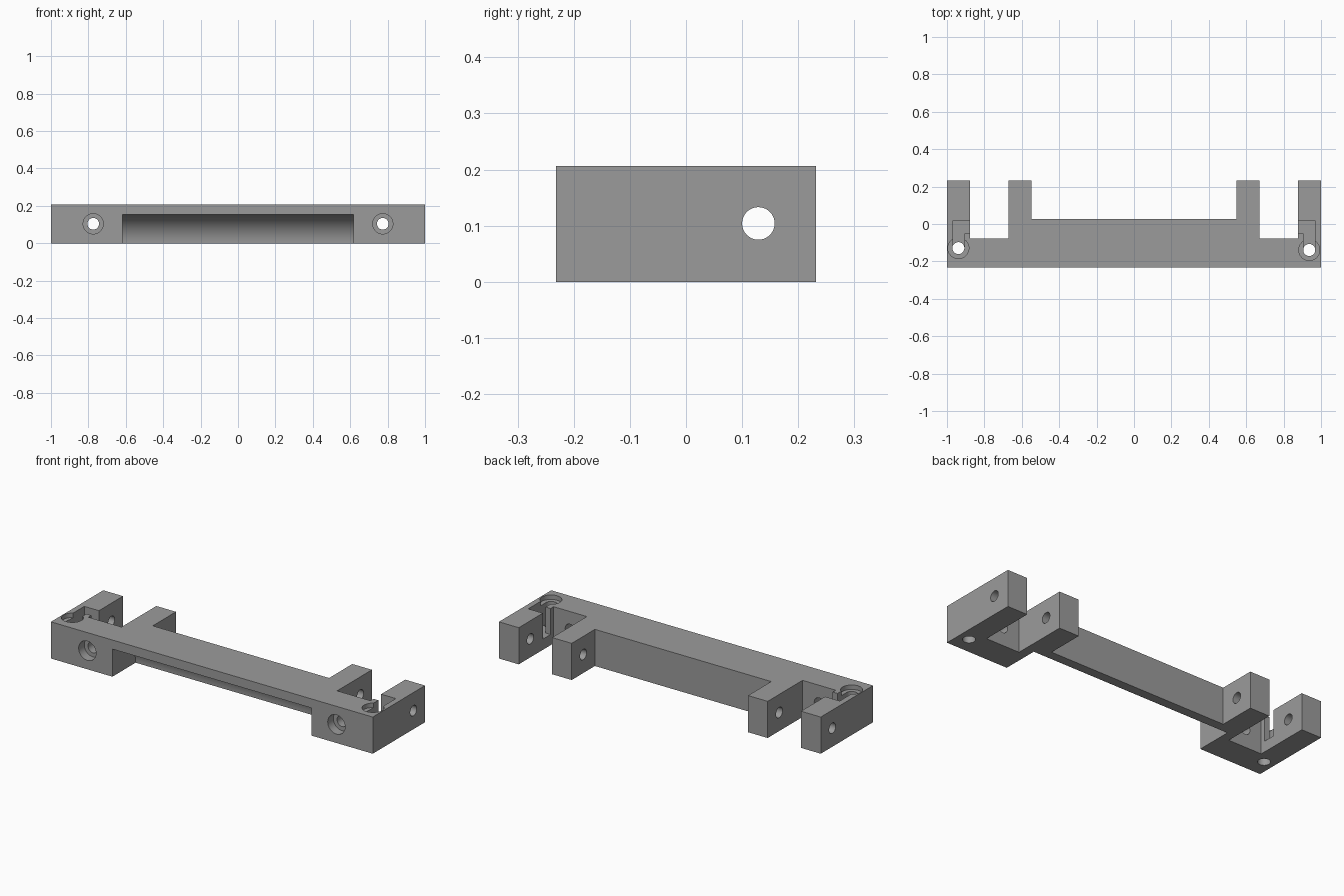
import bpy, bmesh, math
from mathutils import Matrix, Vector

if "Cube" in bpy.data.objects:
    bpy.data.objects.remove(bpy.data.objects["Cube"])

H = 0.206   # overall height
F = -0.232  # front plane
B = 0.232   # back plane

grey = bpy.data.materials.new("grey plastic")
grey.diffuse_color = (0.33, 0.33, 0.33, 1)
grey.use_nodes = True
grey.node_tree.nodes["Principled BSDF"].inputs["Base Color"].default_value = grey.diffuse_color


def prism(name, pts, axis, lo, hi):
    """Extrude a closed 2D profile along z (points x, y) or x (points y, z)."""
    place = (lambda p, t: (p[0], p[1], t)) if axis == 'Z' else (lambda p, t: (t, p[0], p[1]))
    bm = bmesh.new()
    face = bm.faces.new([bm.verts.new(place(p, lo)) for p in pts])
    out = bmesh.ops.extrude_face_region(bm, geom=[face])
    step = Vector(place((0, 0), hi - lo))
    bmesh.ops.translate(bm, vec=step, verts=[v for v in out['geom'] if isinstance(v, bmesh.types.BMVert)])
    bmesh.ops.recalc_face_normals(bm, faces=bm.faces)
    return to_object(name, bm)


def rod(name, axis, centre, radius, length):
    rot = {'X': Matrix.Rotation(math.pi / 2, 4, 'Y'),
           'Y': Matrix.Rotation(math.pi / 2, 4, 'X'),
           'Z': Matrix.Identity(4)}[axis]
    bm = bmesh.new()
    bmesh.ops.create_cone(bm, cap_ends=True, segments=48, radius1=radius, radius2=radius,
                          depth=length, matrix=Matrix.Translation(centre) @ rot)
    return to_object(name, bm)


def to_object(name, bm):
    me = bpy.data.meshes.new(name)
    bm.to_mesh(me)
    bm.free()
    me.materials.append(grey)
    ob = bpy.data.objects.new(name, me)
    bpy.context.collection.objects.link(ob)
    return ob


# Bracket body: long bar with two forked ends
half = [(1, F), (1, B), (0.877, B), (0.877, -0.077), (0.67, -0.077),
        (0.67, B), (0.548, B), (0.548, 0.026)]
body = prism("bracket_body", half + [(-x, y) for x, y in reversed(half)], 'Z', 0, H)

cutters = []

# Hollow under the front of the bar: flat ceiling, then a quarter round down to the base
R = 0.155
C = -0.026 - R
arc = [(C + R * math.sin(a), R * math.cos(a)) for a in (i * math.pi / 48 for i in range(24))]
hollow = [(F - 0.05, R)] + arc + [(C + R, 0), (C + R, -0.05), (F - 0.05, -0.05)]
cutters.append(prism("hollow_cutter", hollow, 'X', -0.618, 0.618))

# Pin hole through all four prongs
cutters.append(rod("pin_hole_cutter", 'X', (0, 0.129, 0.104), 0.029, 2.4))

for s, vx, vy in ((-1, -0.939, -0.129), (1, 0.937, -0.139)):
    # Counterbored front screw holes
    cutters.append(rod("front_hole_cutter", 'Y', (s * 0.774, -0.15, 0.104), 0.031, 0.3))
    cutters.append(rod("front_bore_cutter", 'Y', (s * 0.774, F, 0.104), 0.054, 0.1))
    # Counterbored vertical screw holes
    cutters.append(rod("top_hole_cutter", 'Z', (vx, vy, 0.1), 0.032, 0.4))
    cutters.append(rod("top_bore_cutter", 'Z', (vx, vy, H), 0.056, 0.05))
    # L-shaped channel from the vertical hole into the notch
    channel = [(0.968, vy), (0.968, 0.018), (0.86, 0.018), (0.86, -0.05),
               (0.907, -0.05), (0.907, vy)]
    cutters.append(prism("channel_cutter", [(s * x, y) for x, y in channel], 'Z', 0.06, 0.3))

bpy.context.view_layer.objects.active = body
body.select_set(True)
for c in cutters:
    mod = body.modifiers.new("cut", 'BOOLEAN')
    mod.operation = 'DIFFERENCE'
    mod.solver = 'EXACT'
    mod.object = c
    bpy.ops.object.modifier_apply(modifier=mod.name)
    bpy.data.objects.remove(c, do_unlink=True)

bpy.ops.object.shade_smooth_by_angle(angle=math.radians(30))
